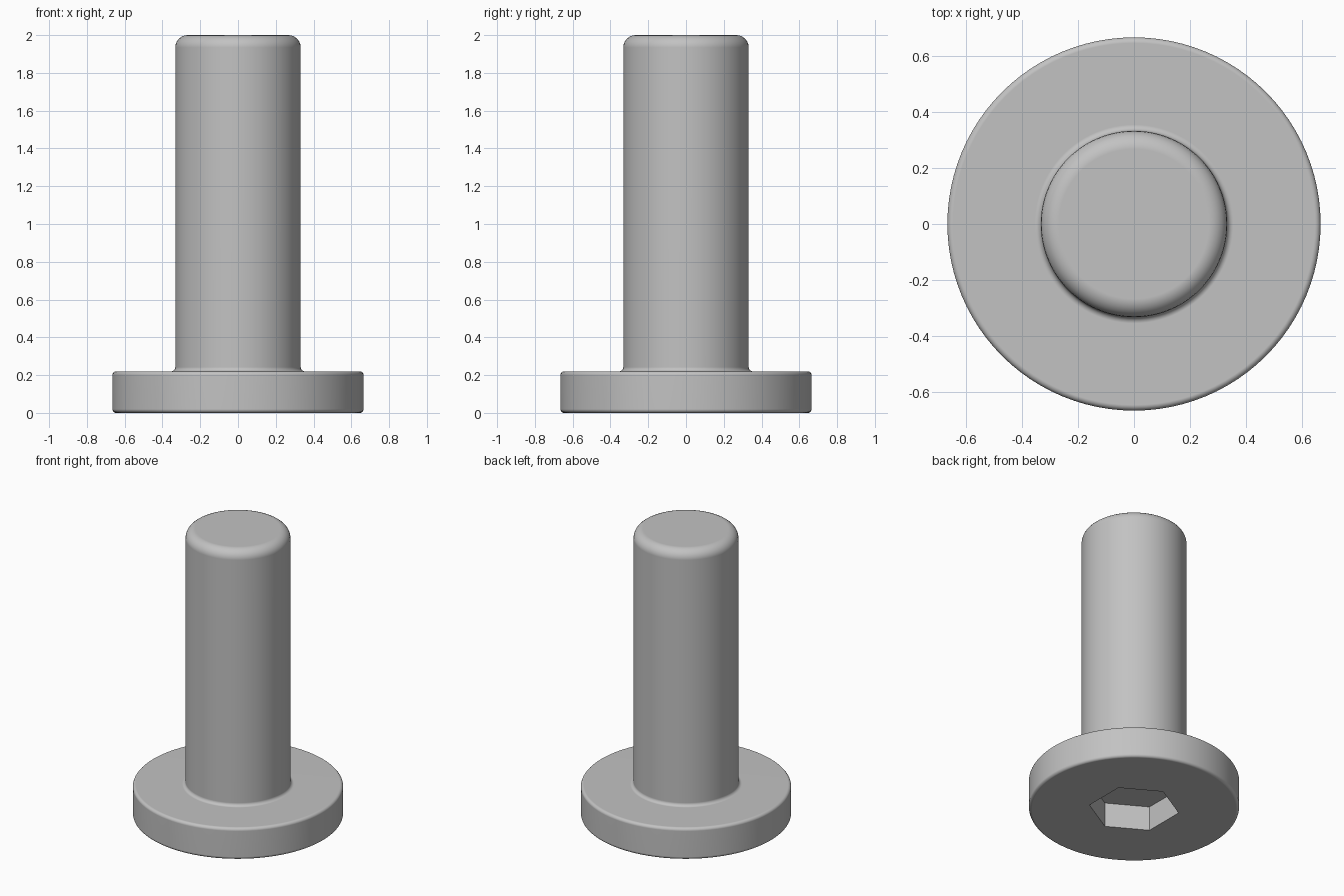
import bpy, bmesh
from math import sin, cos, pi, radians
from mathutils import Vector

cube = bpy.data.objects.get("Cube")
if cube:
    bpy.data.objects.remove(cube, do_unlink=True)

SEGMENTS = 96
HEAD_RADIUS, HEAD_HEIGHT = 0.665, 0.22
SHAFT_RADIUS, LENGTH = 0.332, 2.0
SOCKET_RADIUS, SOCKET_DEPTH = 0.286, 0.17

# Plain steel colour
steel = bpy.data.materials.new("steel grey")
steel.use_nodes = True
steel.diffuse_color = (0.54, 0.54, 0.54, 1)
steel.node_tree.nodes["Principled BSDF"].inputs["Base Color"].default_value = (0.54, 0.54, 0.54, 1)


def arc(x, z, radius, start, end, steps=6):
    """Points of a rounded corner in the profile plane, angles in degrees."""
    angles = [radians(start + (end - start) * i / steps) for i in range(steps + 1)]
    return [(x + radius * cos(a), z + radius * sin(a)) for a in angles]


# Half outline from the underside edge to the tip of the shaft
edge, fillet, tip = 0.02, 0.022, 0.065
profile = arc(HEAD_RADIUS - edge, edge, edge, -90, 0)
profile += arc(HEAD_RADIUS - edge, HEAD_HEIGHT - edge, edge, 0, 90)
profile += arc(SHAFT_RADIUS + fillet, HEAD_HEIGHT + fillet, fillet, 270, 180)
profile += arc(SHAFT_RADIUS - tip, LENGTH - tip, tip, 0, 90)

bm = bmesh.new()
verts = [bm.verts.new((x, 0, z)) for x, z in profile]
edges = [bm.edges.new(pair) for pair in zip(verts, verts[1:])]
bmesh.ops.spin(bm, geom=verts + edges, cent=(0, 0, 0), axis=(0, 0, 1),
               angle=2 * pi, steps=SEGMENTS)
bmesh.ops.remove_doubles(bm, verts=bm.verts[:], dist=0.0001)

# Flat tip
rims = [e for e in bm.edges if e.is_boundary]
top_rim = [e for e in rims if e.verts[0].co.z > 1]
bottom_rim = [e for e in rims if e.verts[0].co.z < 1]
bmesh.ops.edgeloop_fill(bm, edges=top_rim)

# Hexagonal drive socket sunk into the underside
corners = [Vector((cos(a), sin(a), 0)) * SOCKET_RADIUS
           for a in (radians(30 + 60 * i) for i in range(6))]
mouth = [bm.verts.new(c) for c in corners]
floor = [bm.verts.new(c + Vector((0, 0, SOCKET_DEPTH))) for c in corners]
for i in range(6):
    j = (i + 1) % 6
    bm.faces.new((mouth[i], mouth[j], floor[j], floor[i]))
bm.faces.new(floor)
mouth_edges = [bm.edges.get((mouth[i], mouth[(i + 1) % 6])) for i in range(6)]
bmesh.ops.triangle_fill(bm, edges=bottom_rim + mouth_edges, use_beauty=True)
bmesh.ops.recalc_face_normals(bm, faces=bm.faces[:])

mesh = bpy.data.meshes.new("bolt")
bm.to_mesh(mesh)
bm.free()
mesh.materials.append(steel)
bolt = bpy.data.objects.new("bolt", mesh)
bpy.context.collection.objects.link(bolt)

# Smooth round surfaces, crisp socket, flat caps
bpy.ops.object.select_all(action="DESELECT")
bolt.select_set(True)
bpy.context.view_layer.objects.active = bolt
bpy.ops.object.shade_smooth_by_angle(angle=radians(30))
weighted = bolt.modifiers.new("weighted normals", "WEIGHTED_NORMAL")
weighted.keep_sharp = True
